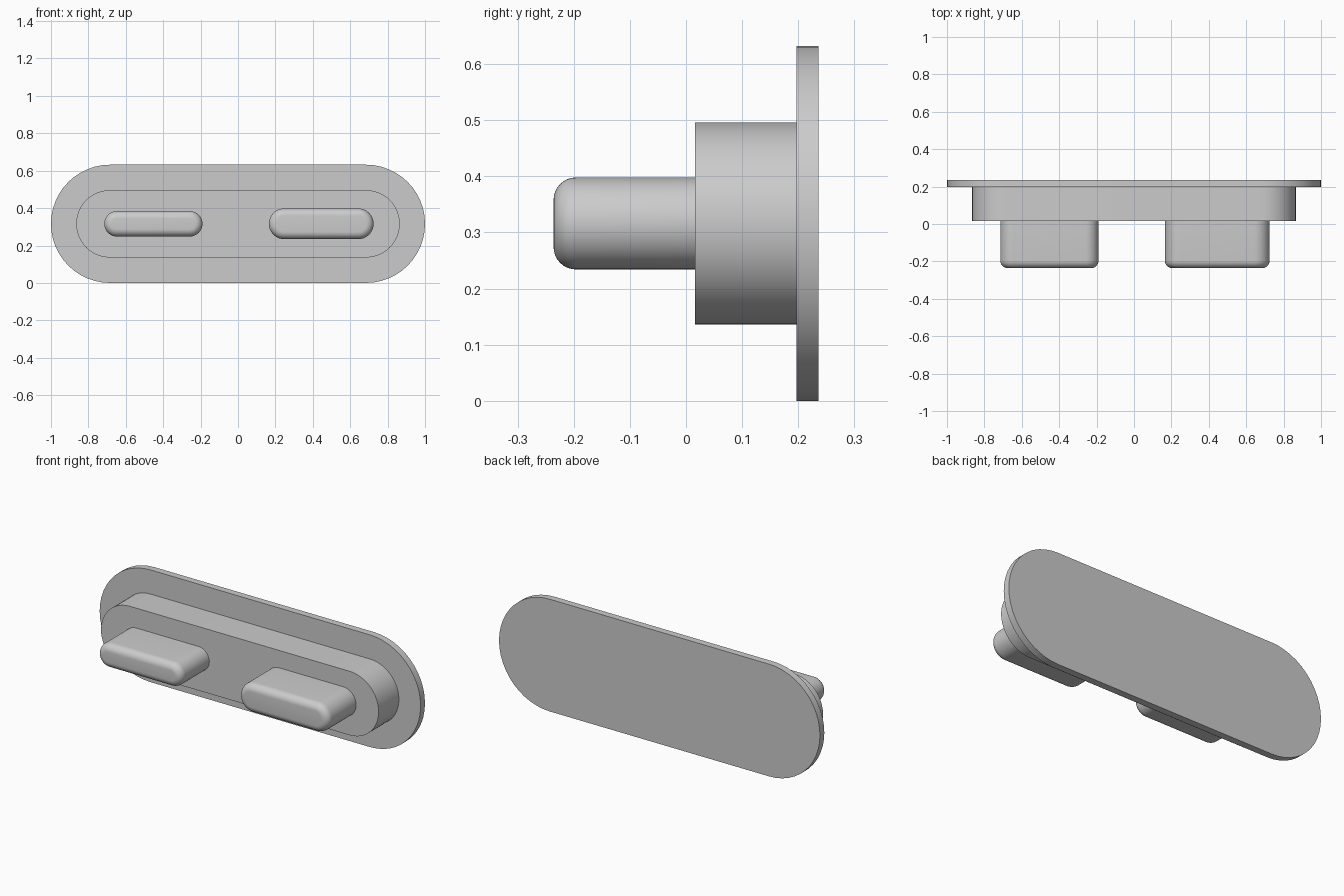
import bpy
import bmesh
from math import pi, sin, cos, radians

cube = bpy.data.objects.get("Cube")
if cube:
    bpy.data.objects.remove(cube, do_unlink=True)

grey = bpy.data.materials.new("plain grey")
grey.use_nodes = True
colour = (0.6, 0.6, 0.6, 1)
grey.diffuse_color = colour
grey.node_tree.nodes["Principled BSDF"].inputs["Base Color"].default_value = colour

MID_Z = 0.316
ARC_STEPS = 24
ROUND_STEPS = 8


def pill_ring(bm, x_min, x_max, radius, inset, y):
    """One pill-shaped outline in the xz plane, shrunk by inset."""
    ring = []
    for centre, start in ((x_max - radius, -pi / 2), (x_min + radius, pi / 2)):
        for i in range(ARC_STEPS + 1):
            a = start + pi * i / ARC_STEPS
            r = radius - inset
            ring.append(bm.verts.new((centre + r * cos(a), y, MID_Z + r * sin(a))))
    return ring


def pill(name, x_min, x_max, radius, front, back, rounding=0):
    """Pill-shaped prism along y, with an optional rounded front rim."""
    bm = bmesh.new()
    sections = [(0, back)]
    if rounding:
        for i in range(ROUND_STEPS + 1):
            a = pi / 2 * i / ROUND_STEPS
            sections.append((rounding * (1 - cos(a)),
                             front + rounding * (1 - sin(a))))
    else:
        sections.append((0, front))
    rings = [pill_ring(bm, x_min, x_max, radius, inset, y) for inset, y in sections]
    for a, b in zip(rings, rings[1:]):
        for i in range(len(a)):
            j = (i + 1) % len(a)
            bm.faces.new((a[i], a[j], b[j], b[i]))
    bm.faces.new(rings[0])
    bm.faces.new(rings[-1])
    bmesh.ops.recalc_face_normals(bm, faces=bm.faces[:])
    mesh = bpy.data.meshes.new(name)
    bm.to_mesh(mesh)
    bm.free()
    mesh.materials.append(grey)
    obj = bpy.data.objects.new(name, mesh)
    bpy.context.collection.objects.link(obj)
    bpy.ops.object.select_all(action="DESELECT")
    obj.select_set(True)
    bpy.context.view_layer.objects.active = obj
    bpy.ops.object.shade_smooth_by_angle(angle=radians(30))


# Flange and raised body
pill("back_plate", -1, 1, 0.316, 0.197, 0.236)
pill("raised_block", -0.865, 0.865, 0.18, 0.016, 0.197)

# Two prongs, the left one slightly larger
pill("right_prong", -0.715, -0.19, 0.068, -0.236, 0.016, 0.04)
pill("left_prong", 0.165, 0.725, 0.082, -0.236, 0.016, 0.04)
